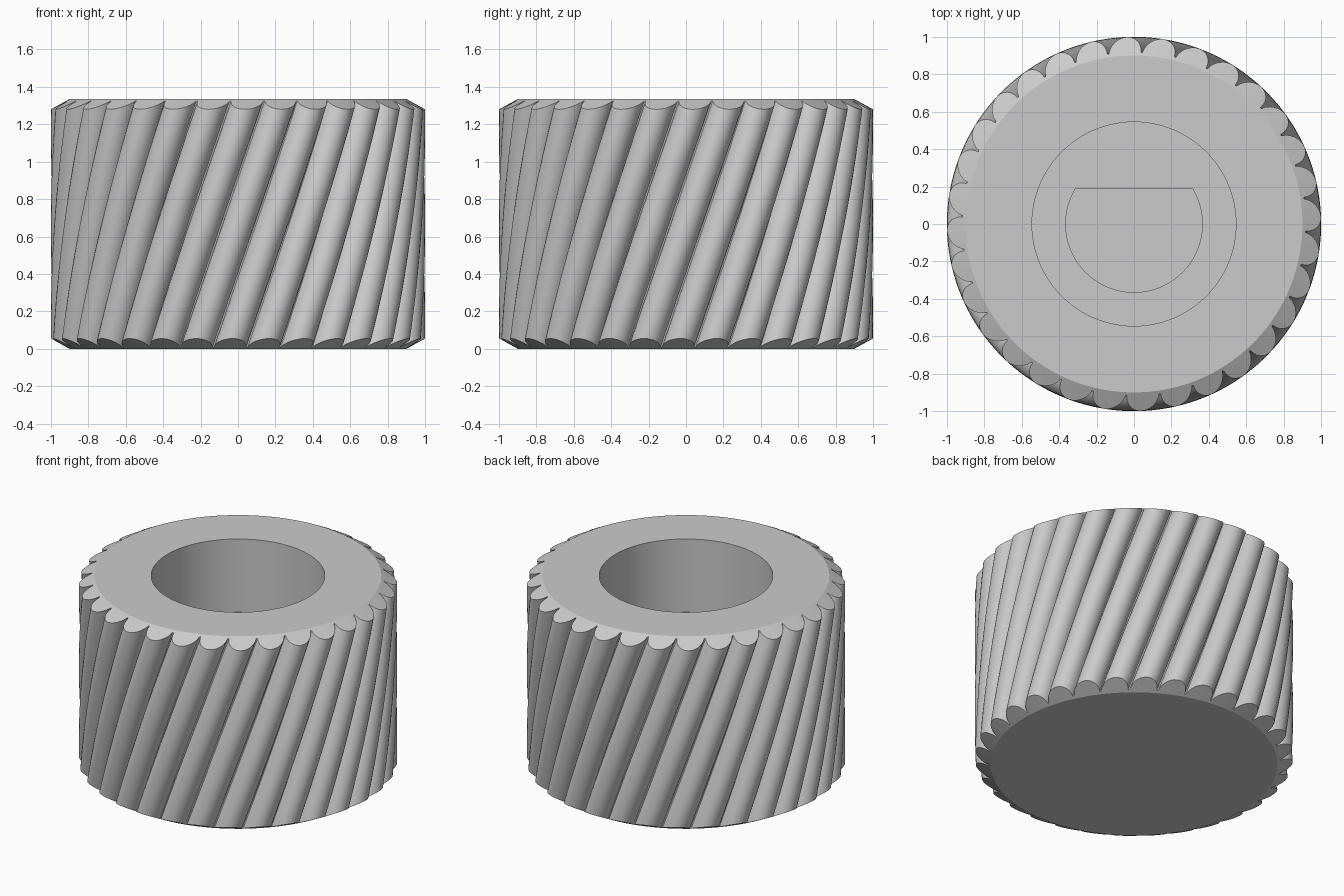
import bpy, bmesh, math
from math import pi, sin, cos

cube = bpy.data.objects.get("Cube")
if cube:
    bpy.data.objects.remove(cube, do_unlink=True)

HEIGHT = 1.335
FLUTES = 32
STEPS = 12              # segments round each flute
FLUTE_R = 0.086
FLUTE_C = 1 - FLUTE_R
FACE_R = 0.90           # flat end faces
SLOPE = 0.55            # chamfer rise per unit radius
TWIST = 0.50            # radians over the full height
START = -pi / 2 - 0.05
LAYERS = 24
BORE_R, BORE_FLOOR = 0.545, 0.83
SHAFT_R, SHAFT_FLAT, SHAFT_FLOOR = 0.365, 0.19, 0.2

grey = bpy.data.materials.new("grey plastic")
grey.use_nodes = True
COLOUR = (0.6, 0.6, 0.6, 1)
grey.diffuse_color = COLOUR
grey.node_tree.nodes["Principled BSDF"].inputs["Base Color"].default_value = COLOUR


def flute_outline():
    """Polar points of a ring of half-round flutes."""
    points = []
    for f in range(FLUTES):
        for s in range(STEPS + 1):
            a = -pi / 2 + pi * s / STEPS
            x, y = FLUTE_C + FLUTE_R * cos(a), FLUTE_R * sin(a)
            points.append((math.hypot(x, y), START + 2 * pi * f / FLUTES + math.atan2(y, x)))
    return points


def bridge(bm, lower, upper):
    n = len(lower)
    for i in range(n):
        j = (i + 1) % n
        bm.faces.new((lower[i], lower[j], upper[j], upper[i]))


def finish(bm, name):
    bmesh.ops.recalc_face_normals(bm, faces=bm.faces)
    mesh = bpy.data.meshes.new(name)
    bm.to_mesh(mesh)
    bm.free()
    obj = bpy.data.objects.new(name, mesh)
    bpy.context.collection.objects.link(obj)
    mesh.materials.append(grey)
    return obj


def prism(name, outline, bottom, top):
    bm = bmesh.new()
    rings = [[bm.verts.new((x, y, z)) for x, y in outline] for z in (bottom, top)]
    bridge(bm, *rings)
    for ring in rings:
        bm.faces.new(ring)
    return finish(bm, name)


def arc(radius, start, end, count):
    return [(radius * cos(start + (end - start) * i / count),
             radius * sin(start + (end - start) * i / count)) for i in range(count)]


# Fluted body: helical walls trimmed by conical chamfers at both ends
bm = bmesh.new()
outline = flute_outline()


def ring(t):
    verts = []
    for r, angle in outline:
        trim = max(0, r - FACE_R) * SLOPE
        z = trim + (HEIGHT - 2 * trim) * t
        a = angle + TWIST * z / HEIGHT
        verts.append(bm.verts.new((r * cos(a), r * sin(a), z)))
    return verts


walls = [ring(k / LAYERS) for k in range(LAYERS + 1)]
for lower, upper in zip(walls, walls[1:]):
    bridge(bm, lower, upper)
for edge, z in ((walls[0], 0), (walls[-1], HEIGHT)):
    face_ring = []
    for v in edge:
        a = math.atan2(v.co.y, v.co.x)
        face_ring.append(bm.verts.new((FACE_R * cos(a), FACE_R * sin(a), z)))
    bridge(bm, edge, face_ring)
    bm.faces.new(face_ring)
body = finish(bm, "fluted_knob")

# Round bore, with a D-shaped shaft socket in its floor
flat_angle = math.asin(SHAFT_FLAT / SHAFT_R)
d_outline = arc(SHAFT_R, pi - flat_angle, 2 * pi + flat_angle, 64)
d_outline.append((SHAFT_R * cos(flat_angle), SHAFT_FLAT))
cutters = [
    prism("bore_cutter", arc(BORE_R, 0, 2 * pi, 96), BORE_FLOOR, HEIGHT + 0.2),
    prism("shaft_socket_cutter", d_outline, SHAFT_FLOOR, BORE_FLOOR + 0.1),
]
bpy.context.view_layer.objects.active = body
for cutter in cutters:
    cut = body.modifiers.new(cutter.name, "BOOLEAN")
    cut.operation = "DIFFERENCE"
    cut.solver = "EXACT"
    cut.object = cutter
    bpy.ops.object.modifier_apply(modifier=cut.name)
    bpy.data.objects.remove(cutter, do_unlink=True)

# Smooth flutes and bore, crisp chamfers and rims
bpy.ops.object.select_all(action="DESELECT")
body.select_set(True)
bpy.ops.object.shade_smooth_by_angle(angle=math.radians(25))
